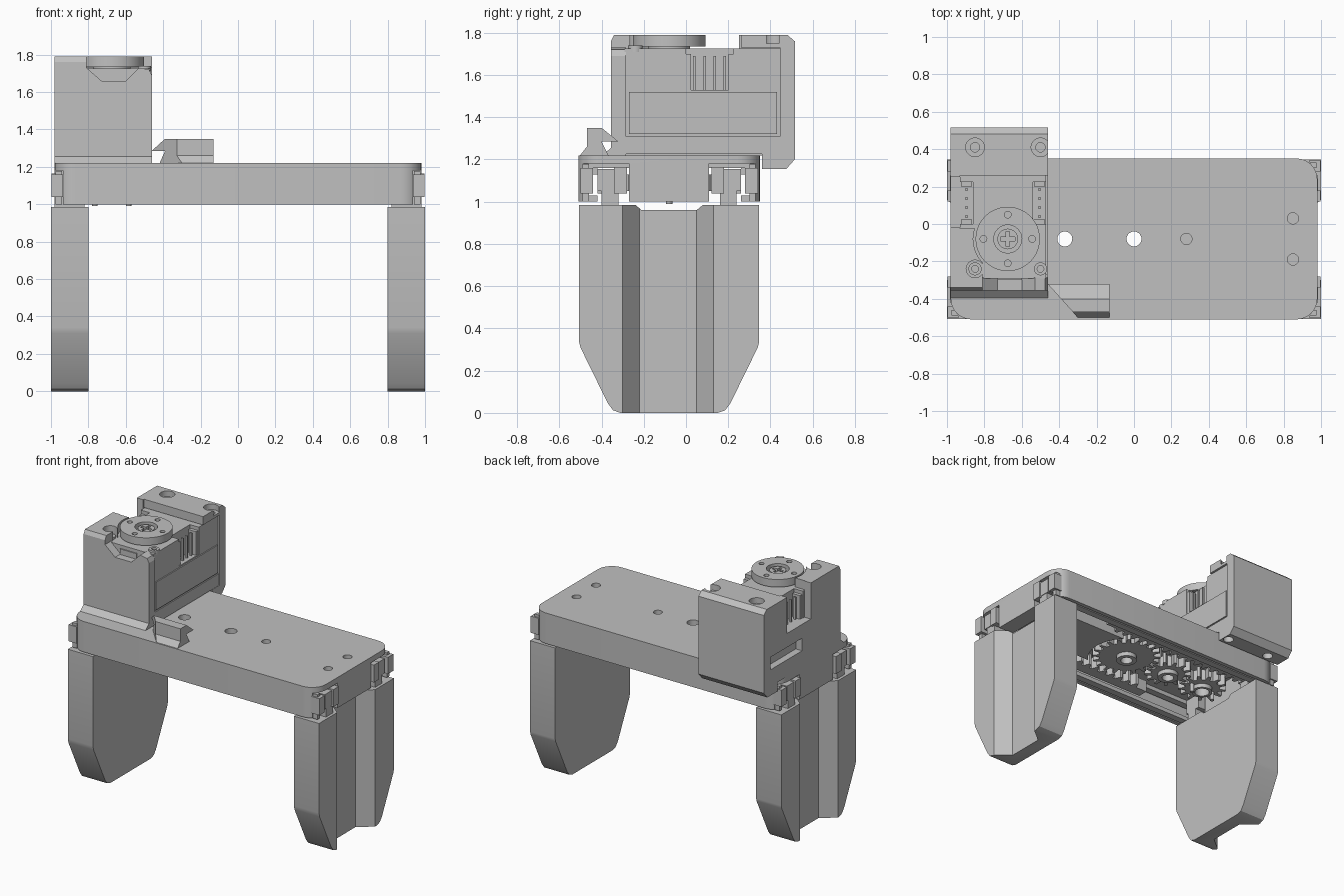
import bpy, bmesh
from math import sin, cos, pi, radians
from mathutils import Vector

cube = bpy.data.objects.get("Cube")
if cube:
    bpy.data.objects.remove(cube)

grey = bpy.data.materials.new("plain grey")
grey.use_nodes = True
grey.diffuse_color = (0.53, 0.53, 0.53, 1)
grey.node_tree.nodes["Principled BSDF"].inputs["Base Color"].default_value = grey.diffuse_color

MID = -0.08          # y of the gear line
SHAFT = -0.675       # x of the servo shaft
PLACE = {"x": lambda a, b, h: (h, a, b),
         "y": lambda a, b, h: (a, h, b),
         "z": lambda a, b, h: (a, b, h)}


def prism(name, pts, axis, lo, hi):
    """Extrude a 2D profile along an axis."""
    bm = bmesh.new()
    face = bm.faces.new([bm.verts.new(PLACE[axis](a, b, lo)) for a, b in pts])
    ext = bmesh.ops.extrude_face_region(bm, geom=[face])["geom"]
    move = Vector(PLACE[axis](0, 0, hi - lo))
    bmesh.ops.translate(bm, verts=[v for v in ext if isinstance(v, bmesh.types.BMVert)], vec=move)
    bmesh.ops.recalc_face_normals(bm, faces=bm.faces)
    mesh = bpy.data.meshes.new(name)
    bm.to_mesh(mesh)
    bm.free()
    mesh.materials.append(grey)
    ob = bpy.data.objects.new(name, mesh)
    bpy.context.collection.objects.link(ob)
    return ob


def box(name, x, y, z):
    return prism(name, [(x[0], y[0]), (x[1], y[0]), (x[1], y[1]), (x[0], y[1])], "z", *z)


def circle(x, y, r, n=32):
    return [(x + r * cos(2 * pi * i / n), y + r * sin(2 * pi * i / n)) for i in range(n)]


def cyl(name, x, y, r, z, n=32):
    return prism(name, circle(x, y, r, n), "z", *z)


def boolean(ob, cutters, op="DIFFERENCE"):
    for c in cutters:
        c.hide_render = True
        bpy.context.view_layer.objects.active = ob
        mod = ob.modifiers.new("cut", "BOOLEAN")
        mod.operation, mod.solver, mod.object = op, "EXACT", c
        bpy.ops.object.modifier_apply(modifier=mod.name)
        bpy.data.objects.remove(c)
    return ob


def rounded(x, y, r, n=8):
    pts = []
    for k, (cx, cy) in enumerate([(x[1] - r, y[1] - r), (x[0] + r, y[1] - r),
                                  (x[0] + r, y[0] + r), (x[1] - r, y[0] + r)]):
        for i in range(n + 1):
            a = pi / 2 * (k + i / n)
            pts.append((cx + r * cos(a), cy + r * sin(a)))
    return pts


def sides(y0, y1):
    """A y range and its mirror about the gear line."""
    return [(y0, y1), (2 * MID - y1, 2 * MID - y0)]


# Body: rounded slab, hollow below, open at the four slider channels
body = prism("body", rounded((-0.98, 0.98), (-0.51, 0.35), 0.11), "z", 1.0, 1.22)
cuts = [box("c", (-0.86, 0.86), (-0.46, 0.30), (0.9, 1.16))]
for y in sides(-0.48, -0.27):
    cuts.append(box("c", (-1.2, 1.2), y, (0.9, 1.16)))
for y in sides(-0.7, -0.27):
    for s in (-1, 1):
        cuts.append(box("c", sorted((s * 0.935, s * 1.2)), y, (0.9, 1.18)))
for x, y, r in [(-0.37, MID, 0.04), (0, MID, 0.04), (0.28, MID, 0.03),
                (0.85, 0.03, 0.03), (0.85, -0.19, 0.03)]:
    cuts.append(cyl("c", x, y, r, (1.1 if r > 0.035 else 1.18, 1.3)))
boolean(body, cuts)
island = box("body_island", (0.15, 0.9), (-0.27, 0.11), (1.04, 1.165))
boolean(island, [cyl("c", 0, MID, 0.265, (0.9, 1.3))])
for y in sides(-0.47, -0.42):
    for z in [(1.0, 1.03), (1.13, 1.165)]:
        box("guide_rail", (-0.92, 0.92), y, z)


# Gear train
def gear(name, x, r, teeth, phase, hole):
    pts = []
    for i in range(teeth):
        for f, k in [(-0.27, -0.045), (-0.13, 0), (0.13, 0), (0.27, -0.045)]:
            a = 2 * pi * (i + f + phase) / teeth
            pts.append((x + (r + k) * cos(a), MID + (r + k) * sin(a)))
    wheel = prism(name, pts, "z", 1.05, 1.13)
    hub = cyl(name + "_hub", x, MID, 0.07, (1.02, 1.16))
    boolean(wheel, [cyl("c", x, MID, 0.068, (0.9, 1.3))])
    boolean(hub, [cyl("c", x, MID, hole, (0.9, 1.3))])


gear("main_gear", 0, 0.235, 20, 0, 0.04)
gear("idler_gear", -0.37, 0.16, 13, 0.5, 0.04)
gear("drive_gear", SHAFT, 0.165, 13, 0.5, 0.05)
for s in (-1, 1):
    cyl("drive_pin", SHAFT + s * 0.09, MID, 0.015, (0.99, 1.06), 12)

# Toothed racks, one for each finger
pitch = 0.07
pts = [(0.92, -0.42), (0.92, -0.345), (0.88, -0.345)]
for i in range(17):
    x = 0.86 - i * pitch
    pts += [(x, -0.345), (x - 0.016, -0.305), (x - 0.034, -0.305), (x - 0.05, -0.345)]
pts += [(-0.4, -0.345), (-0.4, -0.42)]
prism("front_rack", pts, "z", 1.04, 1.125)
prism("back_rack", [(-x, 2 * MID - y) for x, y in pts], "z", 1.04, 1.125)

# Fingers: grooved section trimmed to a tapered outline
section = [(0.8, -0.51), (1, -0.51), (1, -0.3), (0.9, -0.22),
           (0.9, 0.05), (1, 0.13), (1, 0.345), (0.8, 0.345)]
half = [(-0.13, 0.96), (-0.16, 0.985), (-0.5, 0.985), (-0.5, 0.36), (-0.425, 0.32),
        (-0.29, 0.045), (-0.265, 0.012), (-0.23, 0)]
half[2:5] = [(-0.427, 0.985), (-0.427, 0.34), (-0.42, 0.31)]
outline = [(MID + y, z) for y, z in half] + [(MID - y, z) for y, z in reversed(half)]
for side, s in (("left", 1), ("right", -1)):
    finger = prism(side + "_finger", [(s * x, y) for x, y in section], "z", -0.1, 1.1)
    boolean(finger, [prism("c", outline, "x", -1.2, 1.2)], "INTERSECT")

    def rng(a, b):
        return sorted((s * a, s * b))
    for y in sides(-0.42, -0.29):
        box(side + "_slider", rng(0.82, 0.985), y, (1.05, 1.155))
    for y in sides(-0.40, -0.32):
        box(side + "_slider_neck", rng(0.82, 0.98), y, (0.97, 1.06))
    for y in sides(-0.5, -0.44):
        box(side + "_end_clip", rng(0.935, 0.998), y, (1.04, 1.16))
    for y in sides(-0.49, -0.46):
        box(side + "_end_clip_post", rng(0.94, 0.975), y, (1.0, 1.178))
    for y in sides(-0.34, -0.28):
        box(side + "_end_clip_inner", rng(0.945, 0.998), y, (1.04, 1.165))

# Servo case with a plug socket on each side
servo = box("servo_case", (-0.93, -0.47), (-0.292, 0.445), (1.225, 1.725))
boolean(servo, [box("c", x, (0.0, 0.225), (1.53, 1.8)) for x in [(-0.54, -0.4), (-1, -0.86)]])
box("servo_side_panel", (-0.48, -0.462), (-0.27, 0.43), (1.32, 1.52))
box("servo_side_base", (-0.48, -0.462), (-0.292, 0.445), (1.225, 1.31))
for x in (-0.505, -0.895):
    for i in range(4):
        y = 0.04 + i * 0.048
        box("plug_pin", (x - 0.008, x + 0.008), (y - 0.006, y + 0.006), (1.53, 1.69))
    for y in (0.012, 0.213):
        box("plug_guard", (x - 0.03, x + 0.03), (y - 0.012, y + 0.012), (1.53, 1.70))

# Servo horn and its screw
horn = cyl("horn", SHAFT, MID, 0.172, (1.735, 1.79), 48)
boolean(horn, [cyl("c", SHAFT, MID, 0.075, (1.75, 1.9))]
        + [cyl("c", SHAFT + 0.13 * cos(k * pi / 2), MID + 0.13 * sin(k * pi / 2), 0.018, (1.6, 1.9), 16)
           for k in range(4)])
cyl("horn_boss", SHAFT, MID, 0.10, (1.72, 1.74))
screw = cyl("horn_screw", SHAFT, MID, 0.055, (1.74, 1.78))
boolean(screw, [box("c", (SHAFT - a, SHAFT + a), (MID - b, MID + b), (1.76, 1.9))
                for a, b in [(0.04, 0.01), (0.01, 0.04)]])

# Bracket around the servo
front = [(-0.98, 1.22), (-0.46, 1.22), (-0.46, 1.69), (-0.475, 1.72), (-0.53, 1.73), (-0.6, 1.66),
         (-0.73, 1.66), (-0.81, 1.73), (-0.81, 1.79), (-0.98, 1.79)]
wall = prism("bracket_front", front, "y", -0.355, -0.285)
boolean(wall, [prism("c", [(-0.4, 1.85), (-0.4, 1.673), (-0.31, 1.85)], "x", -1.2, -0.2)])
prism("bracket_foot", [(-0.40, 1.215), (-0.35, 1.26), (-0.35, 1.215)], "x", -0.98, -0.46)

back = [(0.36, 1.155), (0.475, 1.155), (0.515, 1.20), (0.515, 1.76), (0.48, 1.79),
        (0.26, 1.79), (0.26, 1.73), (0.445, 1.73), (0.445, 1.225), (0.36, 1.225)]
rear = prism("bracket_back", back, "x", -0.98, -0.46)
boolean(rear, [cyl("c", x, 0.41, r, z) for x in (-0.85, -0.5)
               for r, z in [(0.05, (1.75, 1.9)), (0.025, (1.6, 1.9)), (0.035, (1.0, 1.2))]])

side_wall = box("bracket_side", (-0.98, -0.93), (-0.3, 0.46), (1.22, 1.79))
boolean(side_wall, [box("c", (-1.1, -0.8), (-0.02, 0.25), (1.53, 1.9)),
                    box("c", (-1.1, -0.8), (0.08, 0.44), (1.34, 1.43))])
top = box("bracket_top_corner", (-0.975, -0.81), (-0.3, -0.025), (1.725, 1.79))
boolean(top, [cyl("c", SHAFT, MID, 0.185, (1.6, 1.9)), cyl("c", -0.85, -0.24, 0.047, (1.6, 1.9))])
for x in (-0.85, -0.5):
    lug = cyl("servo_screw", x, -0.24, 0.035, (1.71, 1.74), 20)
    boolean(lug, [cyl("c", x, -0.24, 0.018, (1.725, 1.8), 12)])
box("bracket_bridge", (-0.73, -0.6), (-0.3, -0.25), (1.66, 1.70))

# Cable hook in front of the servo, mitred at one end
hook = prism("cable_hook", [(-0.505, 1.215), (-0.47, 1.26), (-0.47, 1.35), (-0.40, 1.35), (-0.32, 1.285),
                            (-0.40, 1.285), (-0.365, 1.215)], "x", -0.46, -0.13)
boolean(hook, [prism("c", [(-0.6, -0.6), (-0.21, -0.6), (-0.48, -0.30), (-0.6, -0.30)], "z", 1.1, 1.5)])

# Smooth the round walls and keep the edges crisp
bpy.ops.object.select_all(action="DESELECT")
for ob in bpy.context.collection.objects:
    if ob.type == "MESH" and grey.name in ob.data.materials:
        ob.select_set(True)
        bpy.context.view_layer.objects.active = ob
bpy.ops.object.shade_smooth_by_angle(angle=radians(25))
